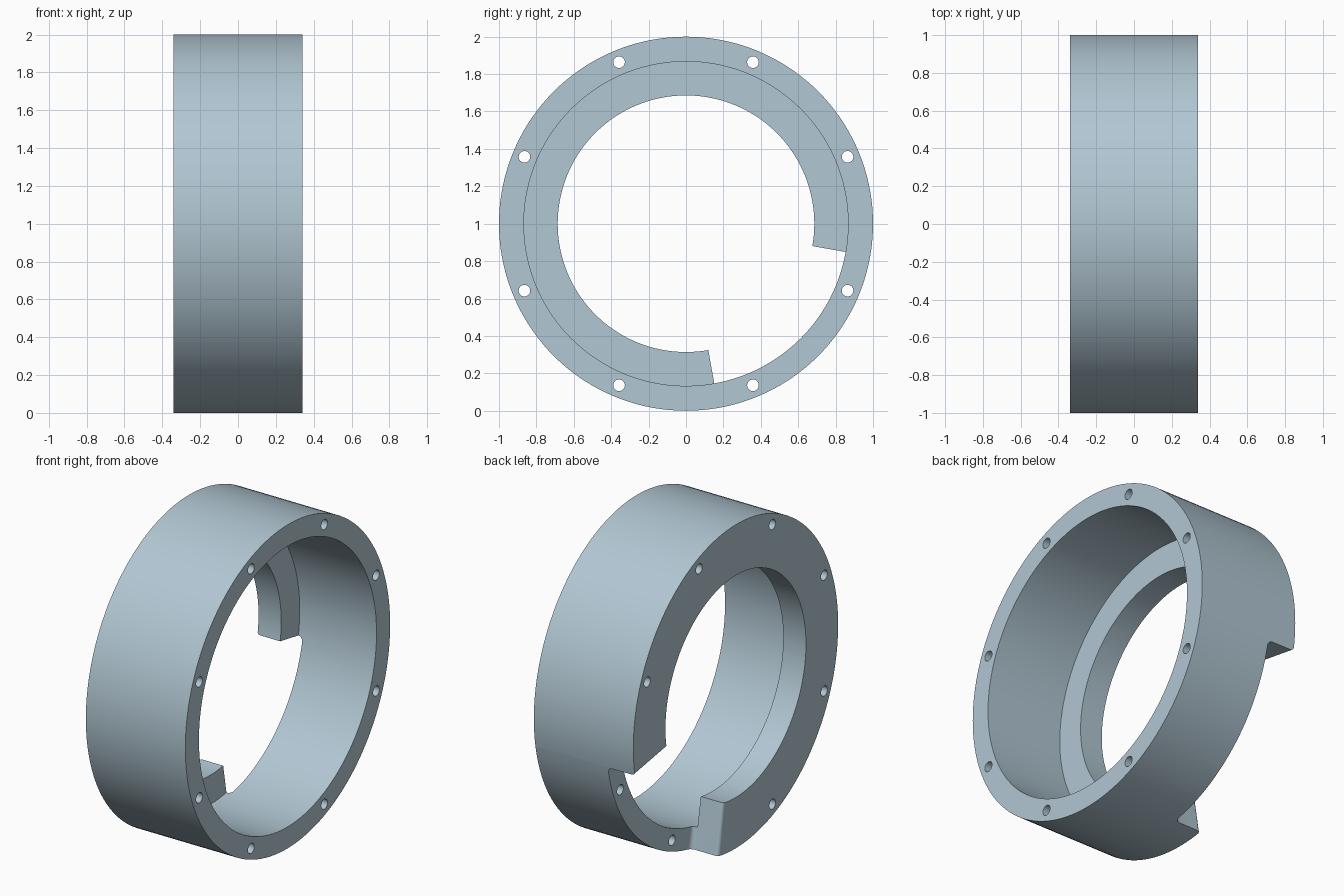
import bpy, bmesh, math
from math import sin, cos, pi, radians

if "Cube" in bpy.data.objects:
    bpy.data.objects.remove(bpy.data.objects["Cube"])

HALF = 0.34          # half width along x
CZ = 1.0             # axis height
FLANGE_X = -HALF + 0.155
NOTCH_X = -HALF + 0.185
SEG = 144

mat = bpy.data.materials.new("pale steel blue")
mat.diffuse_color = (0.44, 0.57, 0.65, 1)
mat.use_nodes = True
mat.node_tree.nodes["Principled BSDF"].inputs["Base Color"].default_value = mat.diffuse_color


def polar(x, r, a):
    return (x, r * cos(a), CZ + r * sin(a))


def finish(name, bm):
    bmesh.ops.recalc_face_normals(bm, faces=bm.faces[:])
    me = bpy.data.meshes.new(name)
    bm.to_mesh(me)
    bm.free()
    ob = bpy.data.objects.new(name, me)
    me.materials.append(mat)
    bpy.context.collection.objects.link(ob)
    return ob


def loft(bm, rings, closed):
    """Skin a list of equal closed loops; cap the ends if not closed."""
    vs = [[bm.verts.new(p) for p in ring] for ring in rings]
    n = len(vs[0])
    for i in range(len(vs) if closed else len(vs) - 1):
        a, b = vs[i], vs[(i + 1) % len(vs)]
        for j in range(n):
            k = (j + 1) % n
            bm.faces.new((a[j], a[k], b[k], b[j]))
    if not closed:
        bm.faces.new(vs[0])
        bm.faces.new(vs[-1])


# Ring body: lathed L-shaped section with an inner flange at the -x end
section = [(-HALF, 1), (HALF, 1), (HALF, 0.867), (FLANGE_X, 0.867),
           (FLANGE_X, 0.686), (-HALF, 0.686)]
bm = bmesh.new()
loft(bm, [[polar(x, r, 2 * pi * i / SEG) for x, r in section] for i in range(SEG)], True)
ring = finish("housing_ring", bm)

# Notch cutter: sector with filleted floor corners and rounded mouth edges
f, m = 0.03, 0.02
mid, half_ang = radians(-45), radians(35)
side = []            # (offset inward from the notch wall, x of the floor)
for i in range(7):
    t = i / 6 * pi / 2
    side.append((-m + m * sin(t), -HALF + m - m * cos(t)))
for i in range(7):
    t = i / 6 * pi / 2
    side.append((0.0005 + f * (1 - cos(t)), NOTCH_X - f + f * sin(t)))
left = [(-half_ang + o / 0.87, x) for o, x in side]
a_end = -left[-1][0]
floor = [(-a_end + 2 * a_end * i / 20, NOTCH_X) for i in range(1, 20)]
cols = left + floor + [(-a, x) for a, x in reversed(left)]
bm = bmesh.new()
loft(bm, [[polar(-0.5, 0.5, mid + a), polar(-0.5, 1.2, mid + a),
           polar(x, 1.2, mid + a), polar(x, 0.5, mid + a)] for a, x in cols], False)
cutters = [finish("notch_cutter", bm)]

# Bolt hole cutters: eight round pins through the rim
bm = bmesh.new()
for k in range(8):
    a = radians(22.5 + 45 * k)
    _, cy, cz = polar(0, 0.935, a)
    loft(bm, [[(x, cy + 0.031 * cos(2 * pi * j / 24), cz + 0.031 * sin(2 * pi * j / 24))
               for j in range(24)] for x in (-0.5, 0.5)], False)
cutters.append(finish("bolt_hole_cutter", bm))

# Cut, then remove the helpers
bpy.context.view_layer.objects.active = ring
ring.select_set(True)
for c in cutters:
    c.hide_render = True
    mod = ring.modifiers.new("cut", 'BOOLEAN')
    mod.operation = 'DIFFERENCE'
    mod.solver = 'EXACT'
    mod.object = c
    bpy.ops.object.modifier_apply(modifier=mod.name)
    bpy.data.objects.remove(c)

bpy.ops.object.shade_smooth_by_angle(angle=radians(30))
